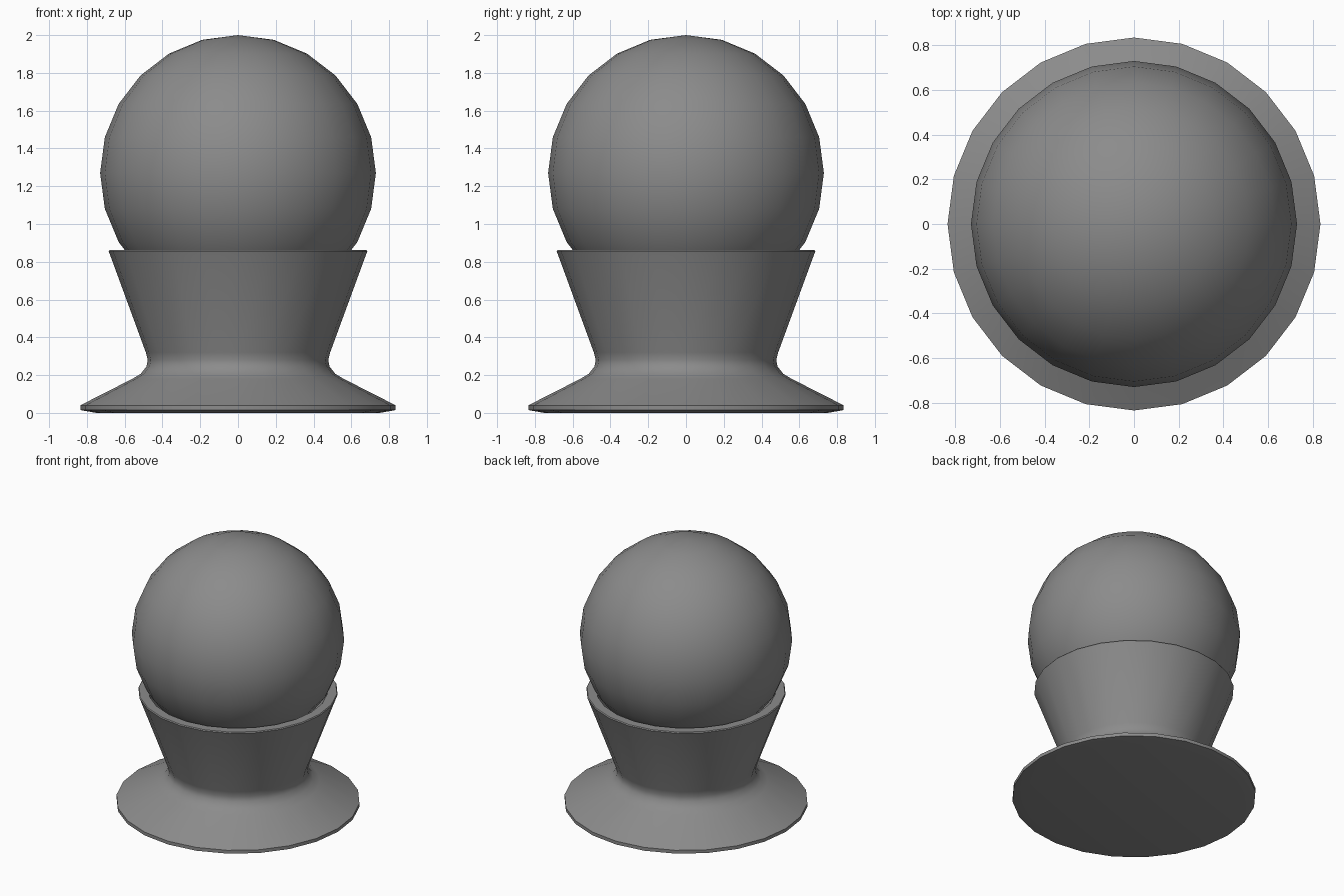
import bpy
import math

SIDES = 24

cube = bpy.data.objects.get("Cube")
if cube:
    bpy.data.objects.remove(cube, do_unlink=True)

# One plain grey for the whole model
grey = bpy.data.materials.new("plain grey")
grey.use_nodes = True
colour = (0.26, 0.26, 0.26, 1)
grey.diffuse_color = colour
grey.node_tree.nodes["Principled BSDF"].inputs["Base Color"].default_value = colour


def finish(obj, name, angle):
    obj.name = name
    obj.data.materials.append(grey)
    bpy.ops.object.select_all(action="DESELECT")
    obj.select_set(True)
    bpy.context.view_layer.objects.active = obj
    bpy.ops.object.shade_smooth_by_angle(angle=math.radians(angle))


def lathe(name, profile, angle):
    """Spin a (radius, height) profile round z and cap both ends."""
    verts = [(r * math.cos(math.tau * i / SIDES), r * math.sin(math.tau * i / SIDES), z)
             for r, z in profile for i in range(SIDES)]
    faces = [(k * SIDES + i, k * SIDES + (i + 1) % SIDES,
              (k + 1) * SIDES + (i + 1) % SIDES, (k + 1) * SIDES + i)
             for k in range(len(profile) - 1) for i in range(SIDES)]
    faces.append(tuple(reversed(range(SIDES))))
    faces.append(tuple(range(len(verts) - SIDES, len(verts))))
    mesh = bpy.data.meshes.new(name)
    mesh.from_pydata(verts, [], faces)
    obj = bpy.data.objects.new(name, mesh)
    bpy.context.collection.objects.link(obj)
    finish(obj, name, angle)


# Flared foot, narrow waist and hollow cup
lathe("pedestal_cup", [
    (0.75, 0), (0.835, 0.015), (0.835, 0.04),
    (0.56, 0.18), (0.515, 0.207), (0.485, 0.245), (0.478, 0.28), (0.488, 0.32),
    (0.675, 0.83), (0.685, 0.855), (0.68, 0.862),
    (0.615, 0.862), (0.57, 0.78), (0.44, 0.6), (0.3, 0.5)], 35)

# Ball resting in the cup
bpy.ops.mesh.primitive_uv_sphere_add(segments=SIDES, ring_count=12, radius=0.73,
                                     location=(0, 0, 1.27))
finish(bpy.context.object, "ball", 40)
